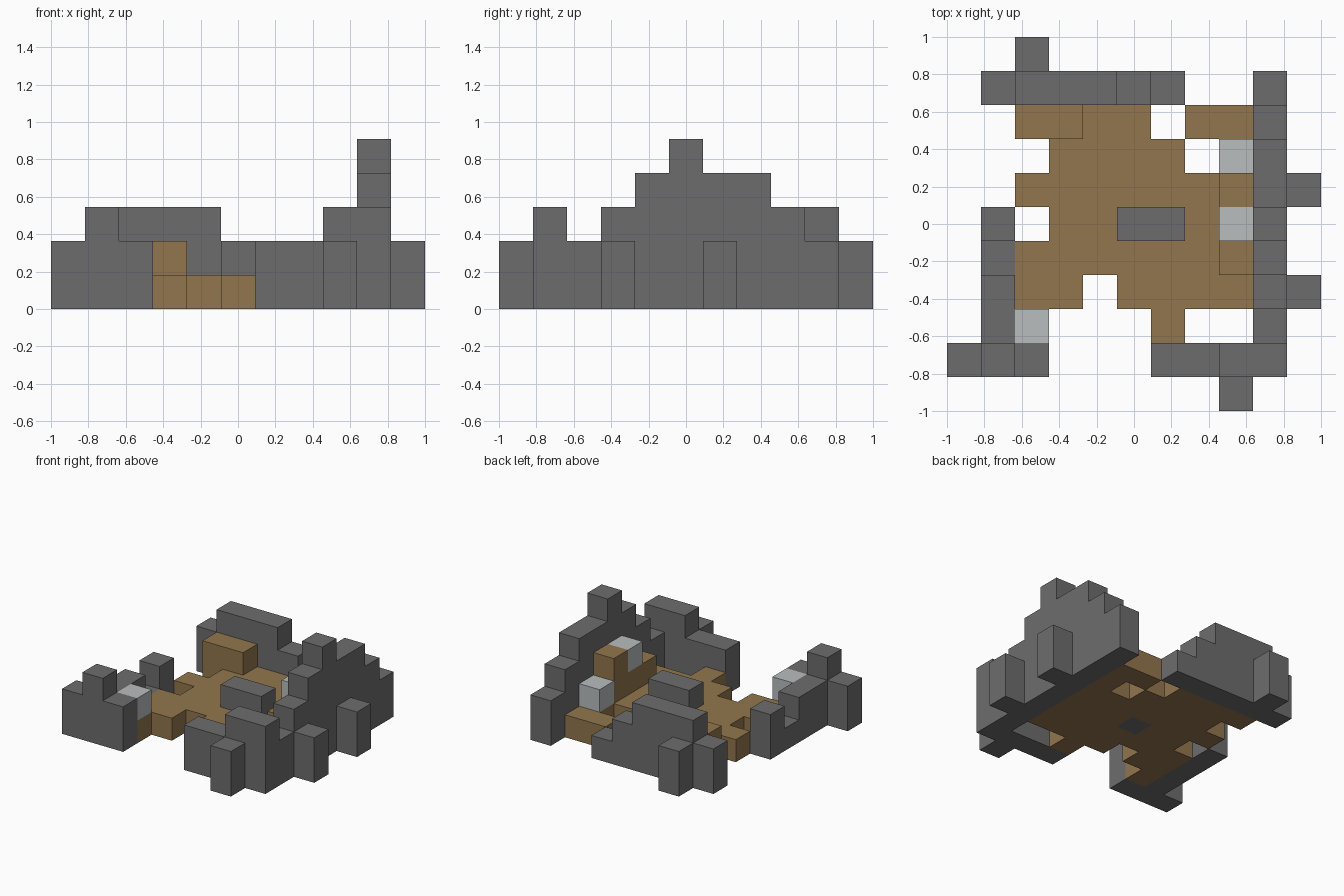
import bpy, bmesh, math
from mathutils import Vector

if "Cube" in bpy.data.objects:
    bpy.data.objects.remove(bpy.data.objects["Cube"], do_unlink=True)

U = 2 / 11            # edge length of one block
X, Y, Z = Vector((1, 0, 0)), Vector((0, 1, 0)), Vector((0, 0, 1))


def material(name, rgb):
    mat = bpy.data.materials.new(name)
    mat.use_nodes = True
    mat.diffuse_color = (*rgb, 1)
    mat.node_tree.nodes["Principled BSDF"].inputs["Base Color"].default_value = (*rgb, 1)
    return mat


stone = material("dark_grey_stone", (0.152, 0.152, 0.152))
earth = material("brown_earth", (0.287, 0.181, 0.075))
pale = material("pale_grey", (0.48, 0.51, 0.515))

blocks = {}           # grid cell -> part name
parts = {}            # part name -> material


def column(part, mat, x, y, top, bottom=0):
    """Stack blocks on one grid square."""
    parts[part] = mat
    for z in range(bottom, top):
        blocks[x, y, z] = part


def wall(part, x, y, dx, dy, heights):
    """Row of stone columns with one height digit per column."""
    for n, h in enumerate(heights):
        column(part, stone, x + n * dx, y + n * dy, int(h))


# Ruined outer walls
wall("right_side_wall", 9, 1, 0, 1, "323454432")
wall("front_wall", 6, 1, 1, 0, "223")
wall("back_wall", 1, 9, 1, 0, "233321")
wall("corner_wall", 0, 1, 1, 0, "232")
wall("end_wall", 1, 2, 0, 1, "2212")

# Buttresses outside the walls
for n, (x, y) in enumerate([(2, 10), (10, 6), (10, 3), (8, 0)]):
    column(f"buttress_{n + 1}", stone, x, y, 2)

# Broken earth floor, back row first
floor = ["####.##",
         ".####.#",
         "#######",
         ".##.###",
         "#######",
         "##.####",
         "#...#.."]
for r, row in enumerate(floor):
    for c, mark in enumerate(row):
        if mark == "#":
            column("floor", earth, c + 2, 8 - r, 1)

# Central stone slab, one end sunk into the floor
column("centre_slab", stone, 5, 5, 2)
column("centre_slab", stone, 6, 5, 2, 1)

# Raised earth ledges
for x in (2, 3):
    column("back_ledge", earth, x, 8, 2, 1)
for y, top in ((4, 2), (5, 2), (6, 3)):
    column("side_ledge", earth, 8, y, top, 1)

# Pale blocks
column("front_pale_block", pale, 2, 2, 2, 1)
column("back_pale_block", pale, 8, 7, 2, 1)
column("ledge_pale_block", pale, 8, 5, 3, 2)


def build(part):
    """Outer faces of a part's blocks, merged into large flat faces."""
    bm = bmesh.new()
    for cell, owner in blocks.items():
        if owner != part:
            continue
        centre = Vector(cell) + (X + Y + Z) / 2
        for a, b, c in ((X, Y, Z), (Y, Z, X), (Z, X, Y)):
            for s in (-1, 1):
                side = tuple(int(v) for v in Vector(cell) + a * s)
                if side in blocks:
                    continue
                mid = centre + a * s / 2
                ring = [mid + (b * p + c * q * s) / 2
                        for p, q in ((-1, -1), (1, -1), (1, 1), (-1, 1))]
                bm.faces.new([bm.verts.new(p * U - X - Y) for p in ring])
    bmesh.ops.remove_doubles(bm, verts=bm.verts, dist=U / 100)
    bmesh.ops.dissolve_limit(bm, angle_limit=math.radians(1),
                             verts=bm.verts, edges=bm.edges)
    mesh = bpy.data.meshes.new(part)
    bm.to_mesh(mesh)
    bm.free()
    mesh.materials.append(parts[part])
    bpy.context.collection.objects.link(bpy.data.objects.new(part, mesh))


for part in parts:
    build(part)
